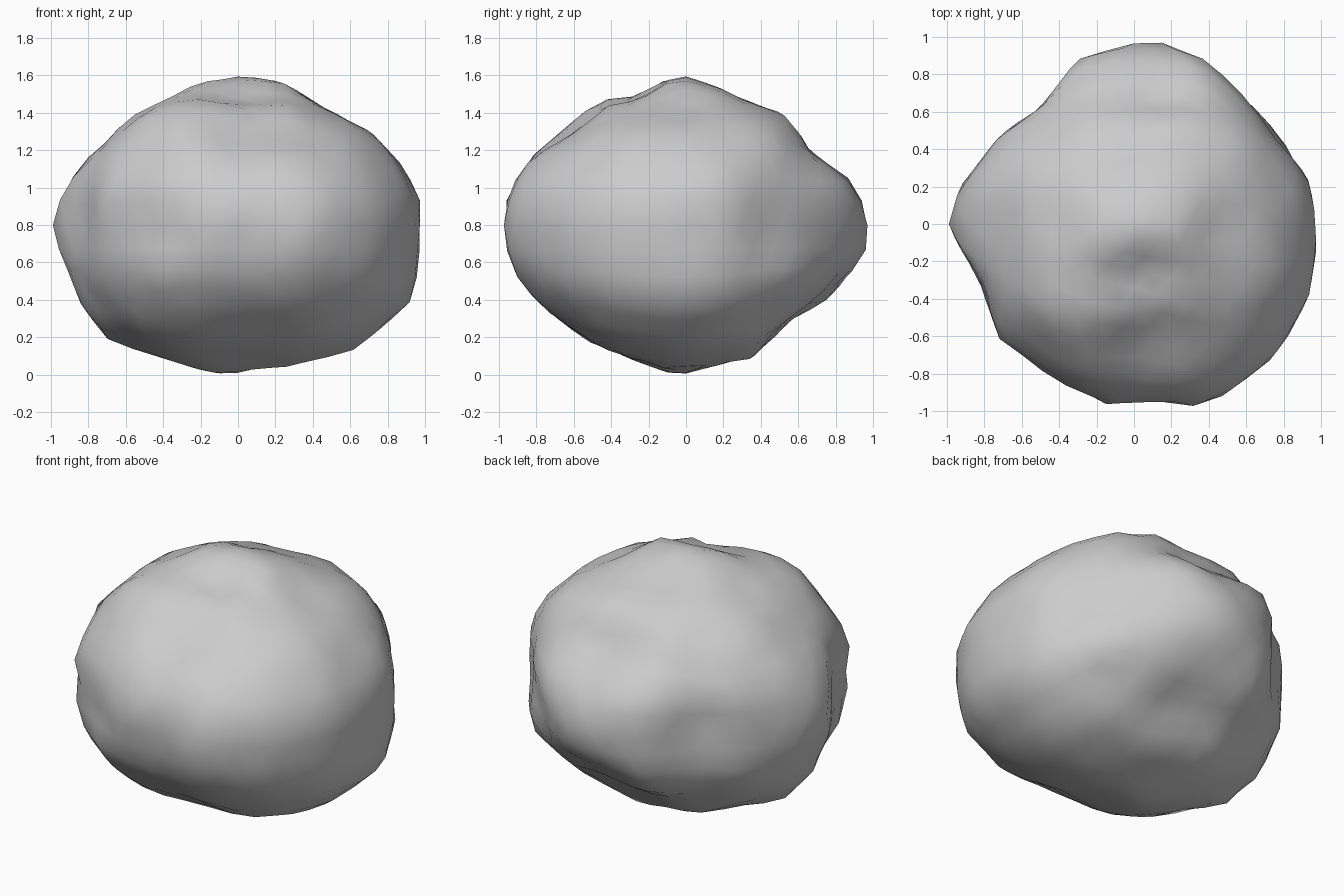
import bpy
import bmesh
from mathutils import Vector, noise

if "Cube" in bpy.data.objects:
    bpy.data.objects.remove(bpy.data.objects["Cube"])

MIDDLE = 0.8    # height of the rock's middle

# Outlines of the rock: across and up
front_outline = [
    (.96, .76), (1, .96), (.88, 1.14), (.73, 1.3), (.44, 1.44), (.24, 1.56),
    (.09, 1.61), (-.2, 1.56), (-.52, 1.4), (-.79, 1.18), (-.92, 1), (-1, .77),
    (-.82, .35), (-.68, .18), (-.2, .03), (-.05, 0), (.6, .11), (.97, .37)]
side_outline = [
    (.99, .77), (.94, .95), (.85, 1.06), (.66, 1.18), (.58, 1.32), (.48, 1.4),
    (-.04, 1.61), (-.28, 1.47), (-.45, 1.46), (-.85, 1.13), (-.99, .9), (-1, .61),
    (-.78, .34), (-.5, .15), (-.04, 0), (.36, .1), (.57, .3), (.73, .36), (.97, .62)]
top_outline = [
    (1, -.03), (.98, .2), (.7, .62), (.36, .91), (.09, 1), (-.3, .88),
    (-.52, .6), (-.75, .44), (-.98, .12), (-1, -.03), (-.83, -.28), (-.72, -.6),
    (-.4, -.84), (-.16, -.97), (.08, -.95), (.36, -.97), (.76, -.7), (.95, -.4)]

# Bulges and hollows: direction, depth, tightness
dents = [
    ((.75, .6, .05), -.06, 16),    # hollow low on the left flank
    ((.65, .5, .45), .04, 16),     # knob above it
    ((.25, .8, -.4), -.06, 16),    # hollow under the back
    ((.75, .1, .4), -.03, 14),     # dip at the shoulder
    ((-.4, -.5, .55), .04, 12),    # front shoulder
    ((.2, -.6, .6), -.04, 12),     # front valley
    ((.05, -.8, -.4), -.04, 12),   # undercut below the front
    ((.45, -.8, .1), .03, 12),     # front corner
]


def lowered(outline):
    return [(a, b - MIDDLE) for a, b in outline]


def reach(outline, u, v):
    """How far (u, v) lies towards the outline: one on the outline itself."""
    for (ax, ay), (bx, by) in zip(outline, outline[1:] + outline[:1]):
        area = ax * by - ay * bx
        s = (u * by - v * bx) / area
        t = (ax * v - ay * u) / area
        if s >= -1e-6 and t >= -1e-6:
            return max(s + t, 0)
    return 0


front = lowered(front_outline)
side = lowered(side_outline)


def rock_point(d):
    """Surface point of the rock in direction d."""
    parts = [reach(front, d.x, d.z), reach(side, d.y, d.z),
             reach(top_outline, d.x, d.y)]
    power = 2.2
    rounded = (sum(p ** power for p in parts) / 2) ** (1 / power)
    radius = 1 / max(rounded, max(parts))
    for direction, depth, tightness in dents:
        closeness = d.dot(Vector(direction).normalized())
        radius += depth * 2.718 ** (tightness * (closeness - 1))
    radius += .02 * noise.noise(d * 4)
    return d * radius + Vector((0, 0, MIDDLE))


# Rock body
bm = bmesh.new()
bmesh.ops.create_icosphere(bm, subdivisions=4, radius=1)
for vert in bm.verts:
    vert.co = rock_point(vert.co.normalized())

mesh = bpy.data.meshes.new("rock")
bm.to_mesh(mesh)
bm.free()
mesh.shade_smooth()
rock = bpy.data.objects.new("rock", mesh)
bpy.context.collection.objects.link(rock)

# Stone colour
stone = bpy.data.materials.new("stone grey")
stone.use_nodes = True
grey = (.6, .6, .6, 1)
stone.diffuse_color = grey
stone.node_tree.nodes["Principled BSDF"].inputs["Base Color"].default_value = grey
mesh.materials.append(stone)
